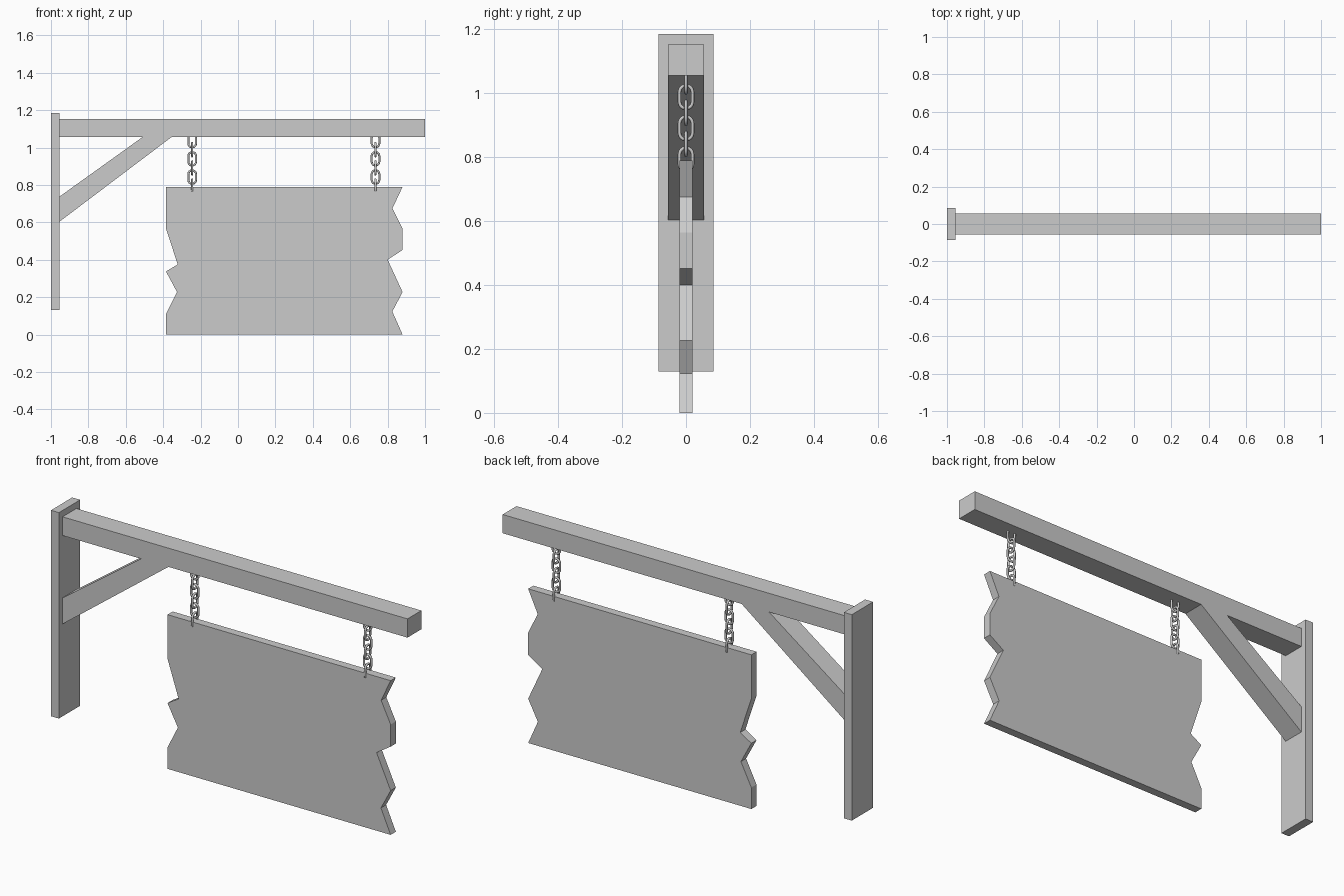
import bpy, bmesh, math

if "Cube" in bpy.data.objects:
    bpy.data.objects.remove(bpy.data.objects["Cube"])


def prism(name, outline, half):
    """Extrude an x-z outline symmetrically along y."""
    bm = bmesh.new()
    face = bm.faces.new([bm.verts.new((x, -half, z)) for x, z in outline])
    ext = bmesh.ops.extrude_face_region(bm, geom=[face])
    for v in ext["geom"]:
        if isinstance(v, bmesh.types.BMVert):
            v.co.y = half
    bmesh.ops.recalc_face_normals(bm, faces=bm.faces)
    mesh = bpy.data.meshes.new(name)
    bm.to_mesh(mesh)
    bm.free()
    obj = bpy.data.objects.new(name, mesh)
    bpy.context.collection.objects.link(obj)
    return obj


def rect(x0, x1, z0, z1):
    return [(x0, z0), (x1, z0), (x1, z1), (x0, z1)]


# Wooden bracket
prism("wall_plate", rect(-1, -0.955, 0.13, 1.185), 0.086)
prism("beam", rect(-0.955, 1, 1.056, 1.152), 0.056)
prism("diagonal_brace", [(-0.955, 0.603), (-0.355, 1.056),
                         (-0.51, 1.056), (-0.955, 0.737)], 0.056)

# Sign board with ragged ends
prism("sign_board", [
    (-0.385, 0), (0.88, 0), (0.825, 0.123), (0.88, 0.227), (0.8, 0.4),
    (0.88, 0.452), (0.88, 0.565), (0.826, 0.675), (0.88, 0.79),
    (-0.385, 0.79), (-0.385, 0.565), (-0.322, 0.375), (-0.385, 0.337),
    (-0.326, 0.227), (-0.385, 0.11)], 0.021)

# Chain link: oval wire loop
R, STRAIGHT, WIRE, N = 0.0205, 0.0155, 0.0055, 8
link = bpy.data.curves.new("chain_link", "CURVE")
link.dimensions = "3D"
link.bevel_depth = WIRE
link.bevel_resolution = 2
link.fill_mode = "FULL"
path = []
for side in (0, 1):
    for i in range(N + 1):
        a = math.pi * (side + i / N)
        path.append((R * math.cos(a), 0,
                     R * math.sin(a) + (STRAIGHT if side == 0 else -STRAIGHT)))
spline = link.splines.new("POLY")
spline.points.add(len(path) - 1)
for p, co in zip(spline.points, path):
    p.co = (*co, 1)
spline.use_cyclic_u = True

# Two chains of alternating links
for label, x in (("left", -0.245), ("right", 0.735)):
    for i in range(6):
        obj = bpy.data.objects.new(f"{label}_chain_link_{i + 1}", link)
        obj.location = (x, 0, 1.037 - 0.0487 * i)
        obj.rotation_euler.z = math.pi / 2 * (i % 2)
        bpy.context.collection.objects.link(obj)
